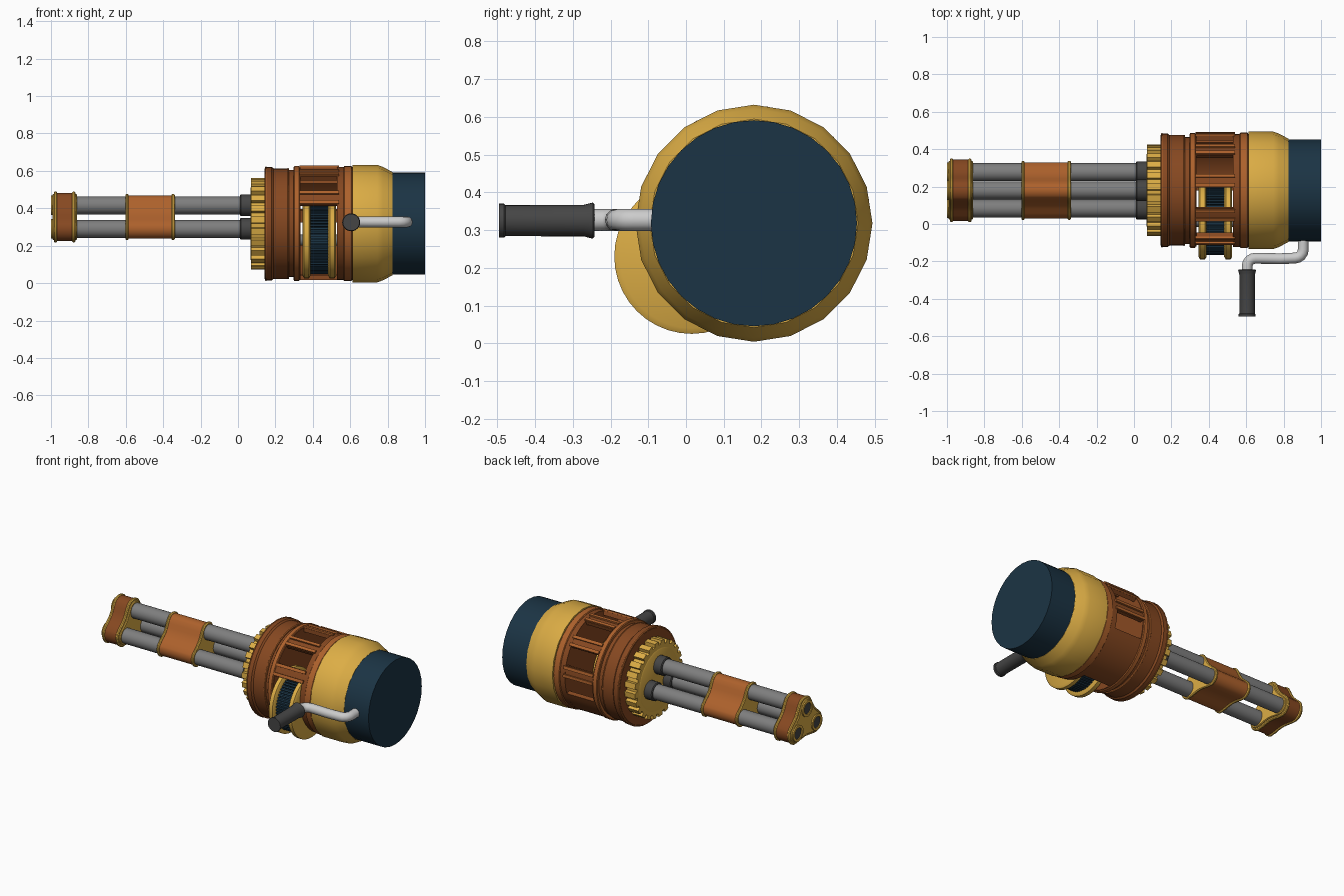
import bpy, bmesh, math
from math import sin, cos, pi, radians
from mathutils import Vector

if "Cube" in bpy.data.objects:
    bpy.data.objects.remove(bpy.data.objects["Cube"])

def mat(name, c):
    m = bpy.data.materials.new(name)
    m.diffuse_color = (*c, 1)
    m.use_nodes = True
    m.node_tree.nodes["Principled BSDF"].inputs["Base Color"].default_value = m.diffuse_color
    return m

BROWN = mat("brown", (0.24, 0.065, 0.015))
COPPER = mat("copper", (0.42, 0.12, 0.025))
GOLD = mat("gold", (0.72, 0.42, 0.06))
BLUE = mat("blue", (0.011, 0.034, 0.058))
STEEL = mat("steel", (0.21, 0.21, 0.21))
DARK = mat("dark", (0.06, 0.06, 0.06))
PALE = mat("pale", (0.55, 0.55, 0.55))
AXIS = (0.18, 0.318)                       # y, z of the main axis
BARRELS = [(0.18, 0.416), (0.083, 0.29), (0.277, 0.29)]

def finish(name, bm, m, angle=35):
    bmesh.ops.remove_doubles(bm, verts=bm.verts, dist=1e-5)
    bmesh.ops.recalc_face_normals(bm, faces=bm.faces)
    me = bpy.data.meshes.new(name)
    bm.to_mesh(me)
    bm.free()
    ob = bpy.data.objects.new(name, me)
    bpy.context.collection.objects.link(ob)
    me.materials.append(m)
    bpy.context.view_layer.objects.active = ob
    ob.select_set(True)
    bpy.ops.object.shade_smooth_by_angle(angle=radians(angle))
    ob.select_set(False)
    return ob

def rings(name, loops, m, closed=False, angle=35):
    """Skin a list of equal loops; cap the ends or join them up."""
    bm = bmesh.new()
    vs = [[bm.verts.new(p) for p in lp] for lp in loops]
    n = len(vs[0])
    pairs = list(zip(vs, vs[1:])) + ([(vs[-1], vs[0])] if closed else [])
    for a, b in pairs:
        for i in range(n):
            bm.faces.new((a[i], a[(i + 1) % n], b[(i + 1) % n], b[i]))
    if not closed:
        bm.faces.new(vs[0])
        bm.faces.new(vs[-1])
    return finish(name, bm, m, angle)

def lathe(name, prof, m, c=AXIS, n=32, closed=False, start=-90):
    """Turn (x, radius) points around an axis parallel to x."""
    s = radians(start)
    return rings(name, [[(x, c[0] + r * cos(s + 2 * pi * i / n), c[1] + r * sin(s + 2 * pi * i / n))
                         for i in range(n)] for x, r in prof], m, closed)

def gear(name, x0, x1, r0, r1, teeth, m, c=AXIS):
    pts = []
    for i in range(teeth):
        for f, r in ((0, r0), (0.35, r0), (0.4, r1), (0.95, r1)):
            a = 2 * pi * (i + f) / teeth
            pts.append((c[0] + r * cos(a), c[1] + r * sin(a)))
    return rings(name, [[(x, *p) for p in pts] for x in (x0, x1)], m, angle=15)

def arc_block(name, x0, x1, r0, r1, a0, a1, m):
    """Curved slab of the drum wall between two angles."""
    k = max(2, int((a1 - a0) / 6))
    loops = []
    for i in range(k + 1):
        a = radians(a0 + (a1 - a0) * i / k)
        loops.append([(x, AXIS[0] + r * cos(a), AXIS[1] + r * sin(a))
                      for x, r in ((x0, r0), (x1, r0), (x1, r1), (x0, r1))])
    return rings(name, loops, m)

def clamp_outline(R):
    """Three rounded corners around the barrels, sides pinched slightly inward."""
    arcs = ((0, 46, 134), (1, 151, 261), (2, 279, 389))
    ends, out = [], []
    for b, a0, a1 in arcs:
        y, z = BARRELS[b]
        ends.append([Vector((y + R * cos(radians(a0 + (a1 - a0) * i / 10)),
                             z + R * sin(radians(a0 + (a1 - a0) * i / 10)))) for i in range(11)])
    mid = Vector((0.18, 0.332))
    for i, arc in enumerate(ends):
        out += arc
        p, q = arc[-1], ends[(i + 1) % 3][0]
        inward = (mid - (p + q) / 2).normalized()
        out += [p.lerp(q, t) + inward * 0.013 * sin(pi * t) ** 2 for t in (0.17, 0.33, 0.5, 0.67, 0.83)]
    return out

def clamp(name, prof, m):
    return rings(name, [[(x, p.x, p.y) for p in clamp_outline(R)] for x, R in prof], m)

def bead(name, x0, x1, R):
    e = 0.005
    return clamp(name, [(x0, R - e), (x0 + e, R), (x1 - e, R), (x1, R - e)], GOLD)

# barrels, bores and rear collars
for i, c in enumerate(BARRELS):
    lathe(f"barrel_{i}", [(-0.985, 0.048), (0.08, 0.048)], STEEL, c, 24)
    lathe(f"barrel_collar_{i}", [(0.01, 0.053), (0.015, 0.058), (0.08, 0.058)], DARK, c, 24)
    lathe(f"muzzle_lip_{i}", [(-0.98, 0.052), (-1.0, 0.052), (-1.0, 0.036), (-0.98, 0.036)],
          GOLD, c, 24, closed=True)
    lathe(f"muzzle_bore_{i}", [(-0.994, 0.037), (-0.98, 0.037)], DARK, c, 24)

# muzzle clamp
clamp("muzzle_gold_core", [(-0.992, 0.056), (-0.987, 0.06), (-0.865, 0.06), (-0.86, 0.056)], GOLD)
clamp("muzzle_band", [(-0.967, 0.067), (-0.885, 0.067)], BROWN)
bead("muzzle_bead_front", -0.985, -0.967, 0.073)
bead("muzzle_bead_rear", -0.887, -0.869, 0.073)

# middle sleeve
clamp("sleeve", [(-0.588, 0.053), (-0.352, 0.053)], COPPER)
bead("sleeve_bead_front", -0.602, -0.585, 0.061)
bead("sleeve_bead_rear", -0.355, -0.338, 0.061)

# toothed front plate
gear("front_gear", 0.07, 0.15, 0.222, 0.244, 24, GOLD)
lathe("front_plate", [(0.066, 0.19), (0.072, 0.2), (0.1, 0.2)], GOLD)

# front drum with raised bands
lathe("drum_front", [(0.143, 0.285), (0.143, 0.296), (0.15, 0.304), (0.18, 0.304), (0.19, 0.295),
                     (0.268, 0.295), (0.272, 0.286), (0.3, 0.286), (0.3, 0.3), (0.335, 0.3),
                     (0.335, 0.25)], BROWN, n=40)
for i, (x0, x1, r) in enumerate(((0.144, 0.156, 0.306), (0.262, 0.274, 0.297),
                                 (0.298, 0.33, 0.307), (0.565, 0.61, 0.308))):
    lathe(f"drum_band_{i}", [(x0, r - 0.03), (x0, r - 0.005), (x0 + 0.004, r), (x1 - 0.004, r),
                             (x1, r - 0.005), (x1, r - 0.03)], COPPER, n=40, closed=True)
lathe("drum_rear", [(0.53, 0.25), (0.53, 0.302), (0.565, 0.302), (0.615, 0.302)], BROWN, n=40)

# windowed drum wall: ribs between the openings and the solid lower side
for i, (a0, a1) in enumerate(((1, 15), (37, 51), (73, 87), (109, 123), (145, 160), (270, 339))):
    arc_block(f"drum_rib_{i}", 0.33, 0.535, 0.275, 0.301, a0, a1, BROWN)
    if a1 - a0 < 20:
        for j, a in enumerate((a0 + 0.5, a1 - 4)):
            arc_block(f"window_rail_{i}_{j}", 0.33, 0.54, 0.29, 0.311, a, a + 3.5, COPPER)

# offset ammunition wheel showing through the side opening
W = (0.015, 0.23)
gear("wheel_core", 0.38, 0.49, 0.172, 0.181, 60, BLUE, W)
for i, (x0, x1) in enumerate(((0.345, 0.388), (0.482, 0.525))):
    lathe(f"wheel_flange_{i}", [(x0, 0.19), (x0 + 0.009, 0.205), (x1 - 0.009, 0.205), (x1, 0.19)],
          GOLD, W, 40)
lathe("wheel_axle", [(0.32, 0.03), (0.55, 0.03)], STEEL, W, 16)

# rear housing and end cap
lathe("rear_housing", [(0.61, 0.29), (0.612, 0.314), (0.745, 0.314), (0.775, 0.303), (0.826, 0.276)],
      GOLD, n=20)
lathe("end_cap", [(0.8, 0.273), (1.0, 0.273)], BLUE, n=32)

# crank arm: bent pipe with rounded corners
cu = bpy.data.curves.new("crank_arm", 'CURVE')
cu.dimensions = '3D'
cu.bevel_depth = 0.029
cu.bevel_resolution = 4
cu.use_fill_caps = True
path = [(0.905, -0.05), (0.905, -0.135)]
path += [(0.86 + 0.045 * cos(radians(a)), -0.137 - 0.045 * sin(radians(a))) for a in (22, 45, 67, 90)]
path += [(0.78, -0.186), (0.7, -0.184)]
path += [(0.65 - 0.045 * sin(radians(a)), -0.225 + 0.042 * cos(radians(a))) for a in (0, 22, 45, 67, 90)]
path += [(0.605, -0.27)]
sp = cu.splines.new('POLY')
sp.points.add(len(path) - 1)
for pt, (x, y) in zip(sp.points, path):
    pt.co = (x, y, 0.327, 1)
sp.use_smooth = True
cu.materials.append(PALE)
bpy.context.collection.objects.link(bpy.data.objects.new("crank_arm", cu))

# crank grip
prof = [(-0.243, 0.044), (-0.247, 0.048), (-0.262, 0.044), (-0.27, 0.042), (-0.478, 0.041),
        (-0.482, 0.045), (-0.495, 0.045)]
rings("crank_grip", [[(0.605 + r * cos(2 * pi * i / 24), y, 0.325 + r * sin(2 * pi * i / 24))
                      for i in range(24)] for y, r in prof], DARK)
